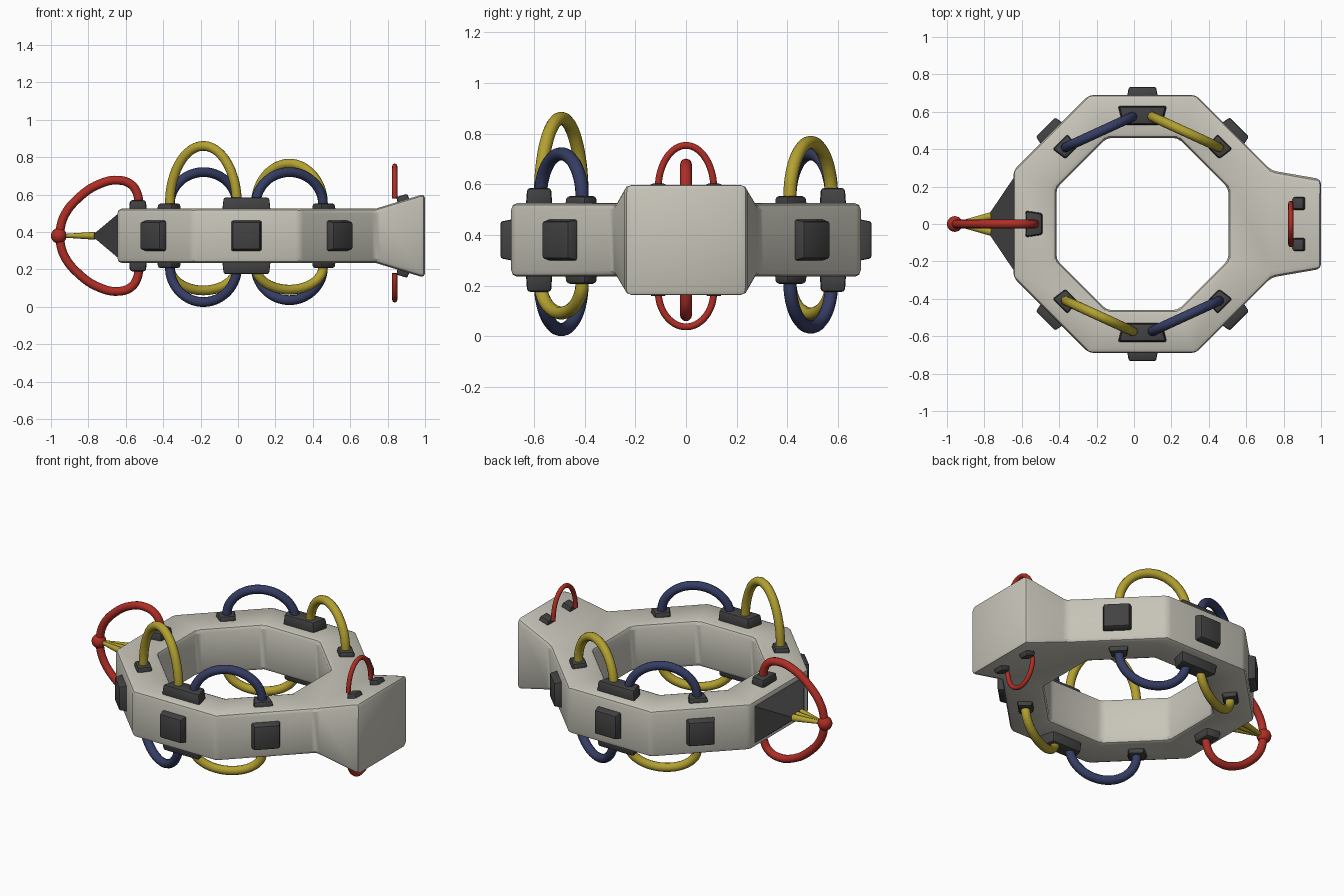
import bpy, bmesh, math
from mathutils import Matrix, Vector

if "Cube" in bpy.data.objects:
    bpy.data.objects.remove(bpy.data.objects["Cube"])

CX, CZ = 0.045, 0.38          # ring centre
R_OUT, R_IN, HALF = 0.69, 0.46, 0.145


def material(name, rgb):
    m = bpy.data.materials.new(name)
    m.diffuse_color = (*rgb, 1)
    m.use_nodes = True
    m.node_tree.nodes["Principled BSDF"].inputs["Base Color"].default_value = m.diffuse_color
    return m


BODY = material("warm_grey", (0.58, 0.565, 0.49))
DARK = material("charcoal", (0.055, 0.055, 0.056))
RED = material("red", (0.43, 0.027, 0.019))
YELLOW = material("mustard", (0.45, 0.355, 0.03))
BLUE = material("navy", (0.036, 0.046, 0.125))


def finish(name, bm, mat, bevel=0, segments=2):
    bmesh.ops.recalc_face_normals(bm, faces=bm.faces)
    me = bpy.data.meshes.new(name)
    bm.to_mesh(me)
    bm.free()
    ob = bpy.data.objects.new(name, me)
    bpy.context.collection.objects.link(ob)
    me.materials.append(mat)
    bpy.ops.object.select_all(action='DESELECT')
    ob.select_set(True)
    bpy.context.view_layer.objects.active = ob
    if bevel:
        mod = ob.modifiers.new("bevel", 'BEVEL')
        mod.width, mod.segments = bevel, segments
        mod.limit_method, mod.angle_limit = 'ANGLE', math.radians(22)
        bpy.ops.object.modifier_apply(modifier=mod.name)
    bpy.ops.object.shade_smooth_by_angle(angle=math.radians(30))
    return ob


def frustum(name, mat, base, top, h, matrix, flare=1.0, bevel=0.008):
    """Tapered block on local z; flare narrows the inner (-x) side."""
    bm = bmesh.new()
    loops = []
    for (w, d), z in ((base, 0), (top, h)):
        pts = [(-w / 2, -d / 2 * flare), (w / 2, -d / 2), (w / 2, d / 2), (-w / 2, d / 2 * flare)]
        loops.append([bm.verts.new(matrix @ Vector((x, y, z))) for x, y in pts])
    a, b = loops
    bm.faces.new(a)
    bm.faces.new(b)
    for i in range(4):
        j = (i + 1) % 4
        bm.faces.new((a[i], a[j], b[j], b[i]))
    return finish(name, bm, mat, bevel)


def tube(name, mat, pts, radius):
    cu = bpy.data.curves.new(name, 'CURVE')
    cu.dimensions = '3D'
    cu.bevel_depth, cu.bevel_resolution = radius, 4
    cu.use_fill_caps = True
    cu.resolution_u = 6
    sp = cu.splines.new('BEZIER')
    sp.bezier_points.add(len(pts) - 1)
    for bp, p in zip(sp.bezier_points, pts):
        bp.co = p
        bp.handle_left_type = bp.handle_right_type = 'AUTO'
    cu.materials.append(mat)
    ob = bpy.data.objects.new(name, cu)
    bpy.context.collection.objects.link(ob)
    bpy.ops.object.select_all(action='DESELECT')
    ob.select_set(True)
    bpy.context.view_layer.objects.active = ob
    bpy.ops.object.convert(target='MESH')


def arch(a, b, z0, z1, n=12):
    """Half ellipse above the straight plan line a-b."""
    out = []
    for i in range(n + 1):
        t = math.pi * i / n
        p = Vector(a).lerp(Vector(b), 0.5 - 0.5 * math.cos(t))
        out.append((p.x, p.y, z0 + (z1 - z0) * math.sin(t)))
    return out


# octagonal ring with flared tail block
bm = bmesh.new()


def octagon(apothem, z):
    r = apothem / math.cos(math.pi / 8)
    return [bm.verts.new((CX + r * math.cos((k - 0.5) * math.pi / 4),
                          r * math.sin((k - 0.5) * math.pi / 4), z)) for k in range(8)]


ob_, ot, ib, it = [octagon(r, CZ + s * HALF) for r in (R_OUT, R_IN) for s in (-1, 1)]
for i in range(8):
    j = (i + 1) % 8
    bm.faces.new((ot[i], ot[j], it[j], it[i]))
    bm.faces.new((ob_[i], ob_[j], ib[j], ib[i]))
    bm.faces.new((ib[i], ib[j], it[j], it[i]))
    if i:
        bm.faces.new((ob_[i], ob_[j], ot[j], ot[i]))
near = [ob_[0], ob_[1], ot[1], ot[0]]
far = [bm.verts.new((1.0, y, CZ + z)) for y, z in
       ((-0.24, -0.225), (0.24, -0.225), (0.24, 0.225), (-0.24, 0.225))]
bm.faces.new(far)
for i in range(4):
    j = (i + 1) % 4
    bm.faces.new((near[i], near[j], far[j], far[i]))
finish("ring_body", bm, BODY, 0.025, 2)

# dark plates on six outer faces
centre = Matrix.Translation((CX, 0, CZ))
for k in (1, 2, 3, 5, 6, 7):
    m = (centre @ Matrix.Rotation(k * math.pi / 4, 4, 'Z')
         @ Matrix.Translation((R_OUT - 0.01, 0, 0)) @ Matrix.Rotation(math.pi / 2, 4, 'Y'))
    frustum(f"side_plate_{k}", DARK, (0.165, 0.165), (0.145, 0.145), 0.052, m)

# nose wedge, prongs and ball
m = Matrix.Translation((-0.645, 0, CZ)) @ Matrix.Rotation(-math.pi / 2, 4, 'Y')
frustum("nose_wedge", DARK, (0.23, 0.49), (0.02, 0.12), 0.125, m, bevel=0)
ball = Vector((-0.958, 0, CZ))
for k, y in enumerate((-0.042, 0, 0.042)):
    foot = Vector((-0.765, y, CZ))
    d = ball - foot
    bm = bmesh.new()
    bmesh.ops.create_cone(bm, cap_ends=True, segments=12, radius1=0.021, radius2=0.008,
                          depth=d.length,
                          matrix=Matrix.Translation((foot + ball) / 2) @ d.to_track_quat('Z', 'Y').to_matrix().to_4x4())
    finish(f"nose_prong_{k}", bm, YELLOW)
bm = bmesh.new()
bmesh.ops.create_uvsphere(bm, u_segments=24, v_segments=12, radius=0.042, matrix=Matrix.Translation(ball))
finish("nose_ball", bm, RED)

# pads and red loops, above and below
for side, s in (("upper", 1), ("lower", -1)):
    flip = Matrix.Rotation(0 if s > 0 else math.pi, 4, 'X')
    for k in range(1, 8):
        big = k in (2, 6)
        m = centre @ flip @ Matrix.Rotation(k * math.pi / 4, 4, 'Z') @ Matrix.Translation((0.58, 0, HALF - 0.015))
        if big:
            size, h, flare = (0.105, 0.265), 0.075, 0.8
        elif k == 4:
            size, h, flare = (0.095, 0.145), 0.06, 0.8
        else:
            size, h, flare = (0.09, 0.115), 0.043, 0.8
        frustum(f"{side}_pad_{k}", DARK, size, (size[0] * 0.9, size[1] * 0.94), h, m, flare, 0.012)
    for y in (-0.11, 0.11):
        m = (centre @ flip @ Matrix.Translation((0.845, y, 0.168)) @ Matrix.Rotation(-math.atan(0.3), 4, 'Y'))
        frustum(f"{side}_tail_pad_{'a' if y < 0 else 'b'}", DARK, (0.07, 0.075), (0.06, 0.06), 0.05, m)
    tube(f"{side}_tail_loop", RED,
         arch((0.838, -0.11), (0.838, 0.11), CZ + s * 0.2, 0.753 if s > 0 else 0.037), 0.0135)
    path = ((-0.53, 0.16), (-0.537, 0.22), (-0.57, 0.273), (-0.64, 0.297), (-0.74, 0.277),
            (-0.85, 0.205), (-0.93, 0.105), (-0.958, 0))
    tube(f"{side}_nose_loop", RED, [(x, 0, CZ + s * z) for x, z in path], 0.0235)

# yellow and blue arched hoses: x side, y side, z side, crest height, colour
HOSES = ((-1, -1, 1, 0.86, YELLOW), (1, -1, 1, 0.72, BLUE), (1, 1, 1, 0.765, YELLOW), (-1, 1, 1, 0.72, BLUE),
         (-1, -1, -1, 0.026, BLUE), (1, -1, -1, 0.092, YELLOW), (1, 1, -1, 0.036, BLUE), (-1, 1, -1, 0.088, YELLOW))
for sx, sy, sz, crest, mat in HOSES:
    name = f"{'upper' if sz > 0 else 'lower'}_hose_{'back' if sy > 0 else 'front'}_{'right' if sx > 0 else 'left'}"
    tube(name, mat, arch((CX + sx * 0.05, sy * 0.575), (CX + sx * 0.41, sy * 0.41), CZ + sz * 0.165, crest), 0.026)
